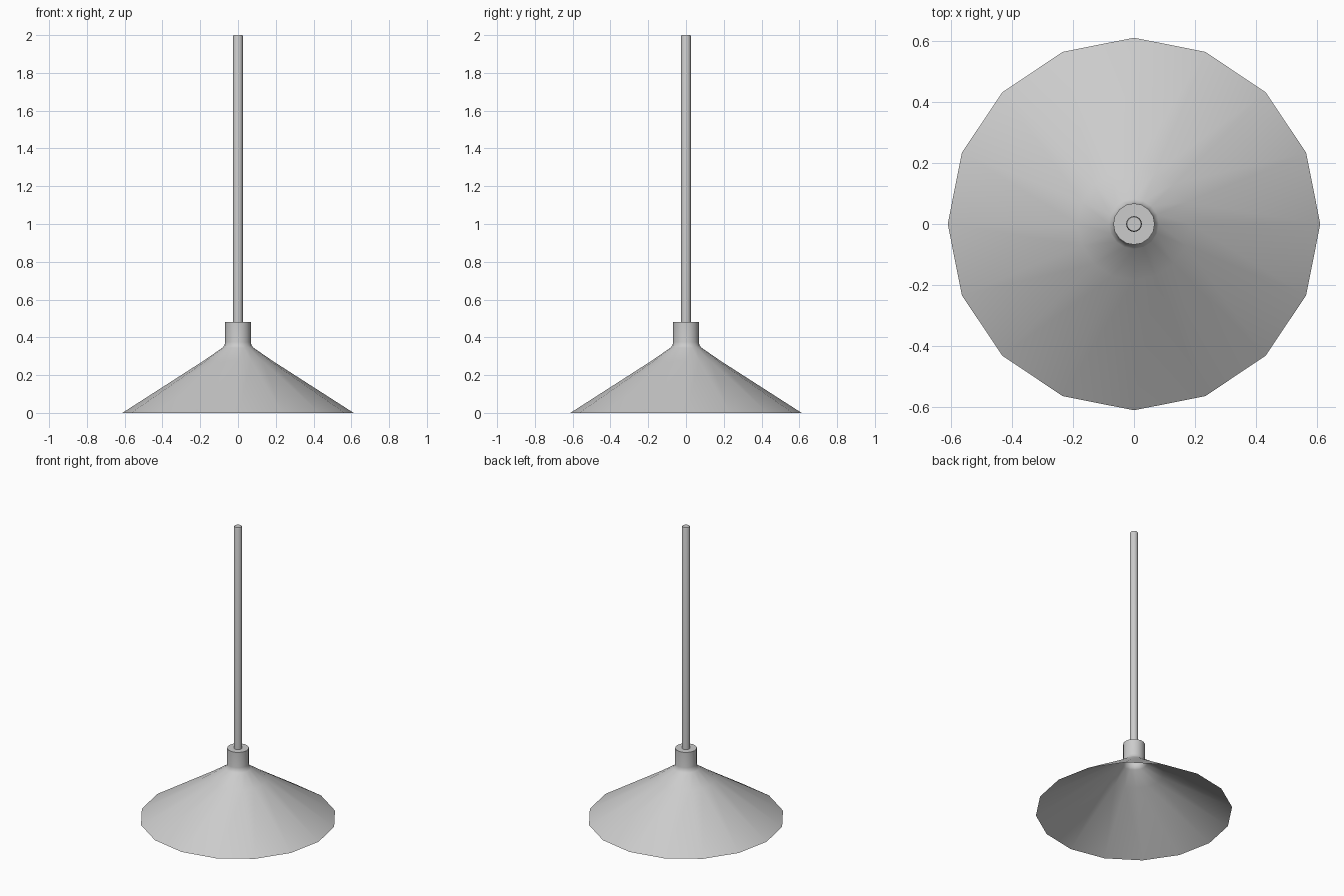
import bpy, bmesh, math

if "Cube" in bpy.data.objects:
    bpy.data.objects.remove(bpy.data.objects["Cube"])

SIDES = 16


def lathe(name, profile, sides=SIDES, cap_start=False, cap_end=False):
    """Revolve (radius, height) points around the z axis."""
    bm = bmesh.new()
    rings = []
    for r, z in profile:
        rings.append([bm.verts.new((r * math.cos(2 * math.pi * i / sides),
                                    r * math.sin(2 * math.pi * i / sides), z))
                      for i in range(sides)])
    for a, b in zip(rings, rings[1:]):
        for i in range(sides):
            j = (i + 1) % sides
            bm.faces.new((a[i], a[j], b[j], b[i]))
    if cap_start:
        bm.faces.new(rings[0][::-1])
    if cap_end:
        bm.faces.new(rings[-1])
    mesh = bpy.data.meshes.new(name)
    bm.to_mesh(mesh)
    bm.free()
    obj = bpy.data.objects.new(name, mesh)
    bpy.context.collection.objects.link(obj)
    bpy.ops.object.select_all(action='DESELECT')
    obj.select_set(True)
    bpy.context.view_layer.objects.active = obj
    bpy.ops.object.shade_smooth_by_angle(angle=math.radians(50))
    return obj


# Thin open shade flaring out from the capped collar
lathe("lamp_shade", [(0.612, 0.0), (0.185, 0.274), (0.082, 0.345),
                     (0.072, 0.357), (0.068, 0.375), (0.068, 0.48)],
      cap_end=True)

# Hanging rod
lathe("hanging_rod", [(0.026, 0.48), (0.026, 1.992), (0.023, 2.0)],
      cap_end=True)
